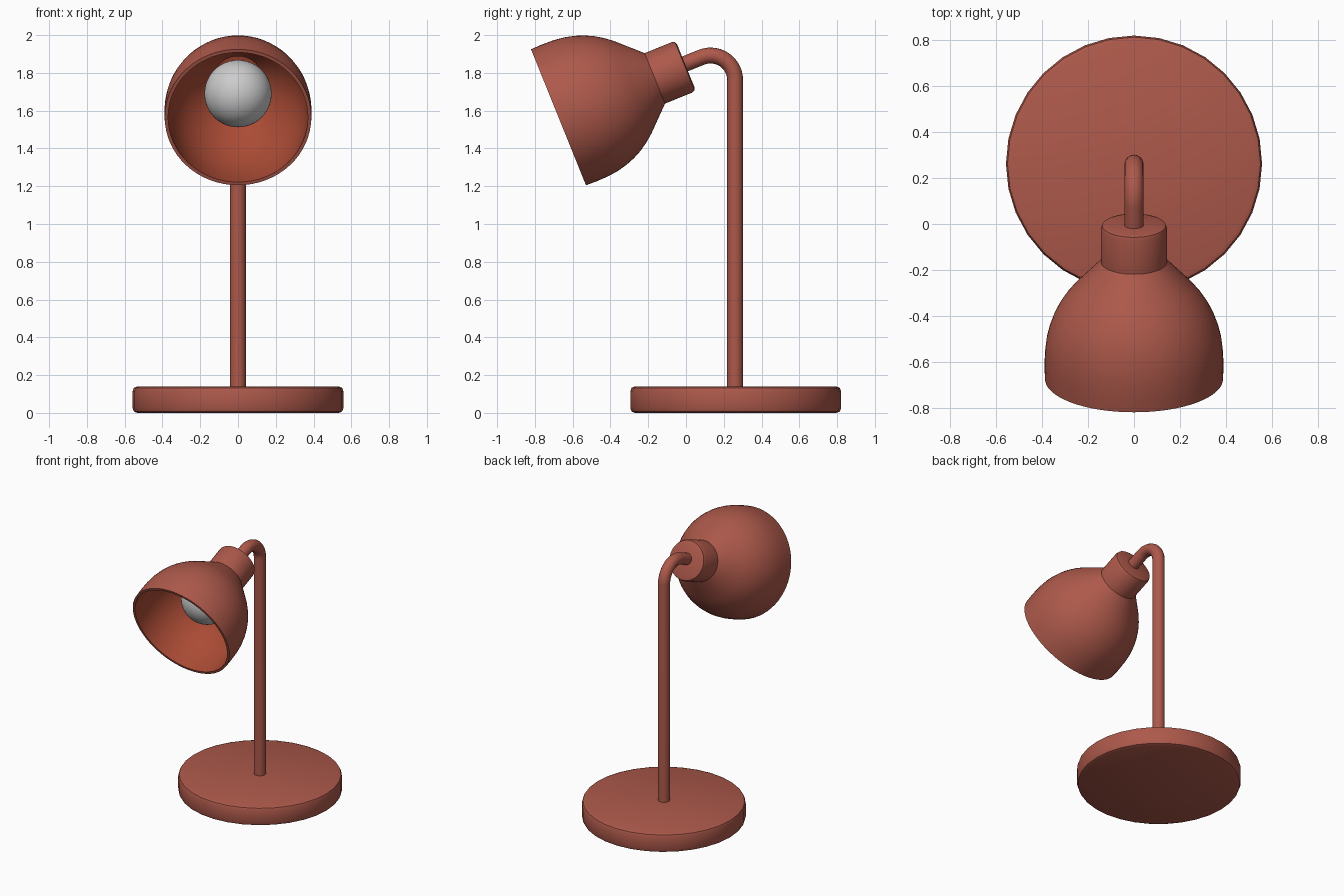
import bpy, bmesh, math
from mathutils import Vector, Matrix

if "Cube" in bpy.data.objects:
    bpy.data.objects.remove(bpy.data.objects["Cube"])

TILT = math.radians(22)          # shade axis rises 22 degrees towards the back
RIM = Vector((0, -0.675, 1.565))  # centre of the shade opening
AXIS = Matrix.Translation(RIM) @ Matrix.Rotation(TILT - math.pi / 2, 4, 'X')


def material(name, rgb):
    m = bpy.data.materials.new(name)
    m.diffuse_color = (*rgb, 1)
    m.use_nodes = True
    m.node_tree.nodes["Principled BSDF"].inputs["Base Color"].default_value = m.diffuse_color
    return m


red = material("painted_red", (0.42, 0.10, 0.07))
inner_red = material("inner_red", (0.40, 0.07, 0.035))


def smooth(ob, angle=32):
    bpy.ops.object.select_all(action='DESELECT')
    ob.select_set(True)
    bpy.context.view_layer.objects.active = ob
    bpy.ops.object.shade_smooth_by_angle(angle=math.radians(angle))


def lathe(name, profile, matrix, mats, steps=64):
    """Revolve (height, radius) points about local z."""
    bm = bmesh.new()
    vs = [bm.verts.new((r, 0, h)) for h, r in profile]
    es = [bm.edges.new(p) for p in zip(vs, vs[1:])]
    bmesh.ops.spin(bm, geom=vs + es, cent=(0, 0, 0), axis=(0, 0, 1),
                   angle=math.tau, steps=steps, use_merge=True)
    bmesh.ops.remove_doubles(bm, verts=bm.verts[:], dist=1e-5)
    bmesh.ops.recalc_face_normals(bm, faces=bm.faces[:])
    if len(mats) > 1:  # faces turned inwards take the second material
        for f in bm.faces:
            c = f.calc_center_median()
            inward = f.normal.x * c.x + f.normal.y * c.y < -0.01
            if inward or (f.normal.z < -0.9 and c.z > 0.1):
                f.material_index = 1
    me = bpy.data.meshes.new(name)
    bm.to_mesh(me)
    bm.free()
    for m in mats:
        me.materials.append(m)
    ob = bpy.data.objects.new(name, me)
    ob.matrix_world = matrix
    bpy.context.collection.objects.link(ob)
    smooth(ob)
    return ob


# round base with softened edges
R, H, B = 0.558, 0.14, 0.025
lathe("base", [(0, 0), (0, R - B), (0.007, R - 0.007), (B, R),
               (H - B, R), (H - 0.007, R - 0.007), (H, R - B), (H, 0)],
      Matrix.Translation((0, 0.263, 0)), [red], 32)

# shade: outer bell and neck cap, then back down the inside wall
outer = [(0, 0.388), (0.06, 0.39), (0.128, 0.388), (0.186, 0.381), (0.24, 0.368),
         (0.288, 0.351), (0.335, 0.328), (0.38, 0.299), (0.425, 0.263), (0.55, 0.144)]
neck = [(0.705, 0.144), (0.721, 0.138), (0.727, 0.122), (0.727, 0)]
inner = [(h, r - 0.018) for h, r in reversed(outer)]
lathe("shade", [outer[0]] + outer[1:] + neck + [(0.60, 0), (0.60, 0.126)] + inner
      + [outer[0]], AXIS, [red, inner_red])

# bulb socket inside the neck
lathe("bulb_socket", [(0.45, 0), (0.45, 0.07), (0.61, 0.07), (0.61, 0)], AXIS, [red], 32)

# round bulb, left grey
bpy.ops.mesh.primitive_uv_sphere_add(segments=48, ring_count=24, radius=0.178,
                                     location=AXIS @ Vector((0, 0, 0.334)))
bulb = bpy.context.object
bulb.name = "bulb"
smooth(bulb)

# stem: straight pole, bent arc, then straight into the neck
Y, BEND, ZC = 0.26, 0.13, 1.762
path = [(Y, 0.1)]
for i in range(15):
    a = (math.pi / 2 + TILT) * i / 14
    path.append((Y - BEND + BEND * math.cos(a), ZC + BEND * math.sin(a)))
y, z = path[-1]
path.append((-0.04, z - (y + 0.04) * math.tan(TILT)))
cu = bpy.data.curves.new("stem", 'CURVE')
cu.dimensions = '3D'
cu.bevel_depth = 0.042
cu.bevel_resolution = 6
cu.use_fill_caps = True
sp = cu.splines.new('POLY')
sp.points.add(len(path) - 1)
for p, (y, z) in zip(sp.points, path):
    p.co = (0, y, z, 1)
cu.materials.append(red)
stem = bpy.data.objects.new("stem", cu)
bpy.context.collection.objects.link(stem)
bpy.ops.object.select_all(action='DESELECT')
stem.select_set(True)
bpy.context.view_layer.objects.active = stem
bpy.ops.object.convert(target='MESH')
smooth(bpy.context.object)
